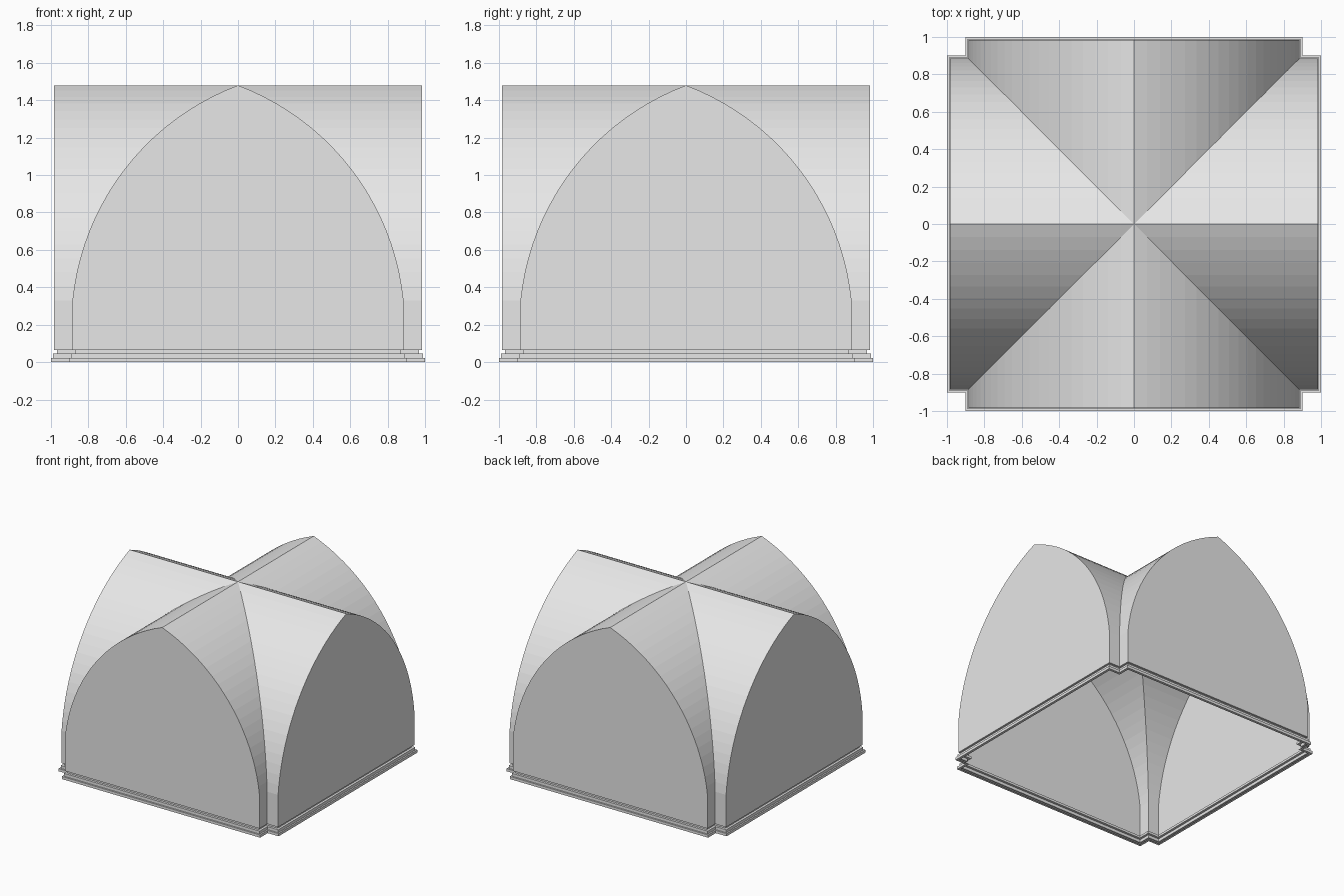
import bpy
import bmesh
import math
from mathutils import Vector, Matrix

cube = bpy.data.objects.get("Cube")
if cube:
    bpy.data.objects.remove(cube, do_unlink=True)

HALF = 0.885      # half width of each vault arm
REACH = 0.984     # distance from centre to an end wall
SPRING = 0.33     # height where the arch begins
APEX = 1.48
FOOT = 0.065      # top of the base moulding
RADIUS = 1.375    # radius of each side of the pointed arch
STEPS = 20

stone = bpy.data.materials.new("pale_grey")
stone.use_nodes = True
grey = (0.8, 0.8, 0.8, 1)
stone.diffuse_color = grey
stone.node_tree.nodes["Principled BSDF"].inputs["Base Color"].default_value = grey


def finish(name, bm):
    bmesh.ops.remove_doubles(bm, verts=bm.verts, dist=0.0005)
    mesh = bpy.data.meshes.new(name)
    bm.to_mesh(mesh)
    bm.free()
    mesh.materials.append(stone)
    obj = bpy.data.objects.new(name, mesh)
    bpy.context.collection.objects.link(obj)
    return obj


def half_arch():
    """Points (x, z) from the springing to the apex along one circular arc."""
    start, end = Vector((HALF, SPRING)), Vector((0, APEX))
    chord = end - start
    inward = Vector((-chord.y, chord.x)).normalized()
    centre = (start + end) / 2 + inward * math.sqrt(RADIUS ** 2 - (chord.length / 2) ** 2)
    a0 = math.atan2(*(start - centre).yx)
    a1 = math.atan2(*(end - centre).yx)
    angles = [a0 + (a1 - a0) * i / STEPS for i in range(STEPS + 1)]
    return [(centre.x + RADIUS * math.cos(a), centre.y + RADIUS * math.sin(a)) for a in angles]


right = [(HALF, FOOT)] + half_arch()
right[-1] = (0, APEX)
arch = right + [(-x, z) for x, z in reversed(right[:-1])]
quarter_turns = [Matrix.Rotation(math.pi / 2 * k, 4, 'Z') for k in range(4)]

# Crossing barrel vaults, meeting along the diagonal groins, and their end walls
vault, walls = bmesh.new(), bmesh.new()
for turn in quarter_turns:
    near = [vault.verts.new(turn @ Vector((x, abs(x), z))) for x, z in arch]
    far = [vault.verts.new(turn @ Vector((x, REACH, z))) for x, z in arch]
    for i in range(len(arch) - 1):
        ring = [near[i], far[i], far[i + 1], near[i + 1]]
        vault.faces.new(ring)
    walls.faces.new([walls.verts.new(turn @ Vector((x, REACH, z))) for x, z in reversed(arch)])
finish("groin_vault", vault)
finish("end_walls", walls)

# Stepped base moulding: (offset from the wall, height) swept round the plan
steps = [(-0.005, 0), (0.016, 0), (0.016, 0.022), (0.004, 0.022),
         (0.004, 0.046), (-0.015, 0.046), (-0.015, FOOT), (0, FOOT)]
base = bmesh.new()
loops = []
for offset, z in steps:
    a, b = HALF + offset, REACH + offset
    corner = [(b, a), (a, a), (a, b)]
    loops.append([base.verts.new(turn @ Vector((x, y, z)))
                  for turn in quarter_turns for x, y in corner])
for low, high in zip(loops, loops[1:]):
    for i in range(len(low)):
        j = (i + 1) % len(low)
        base.faces.new([low[i], low[j], high[j], high[i]])
finish("base_moulding", base)
